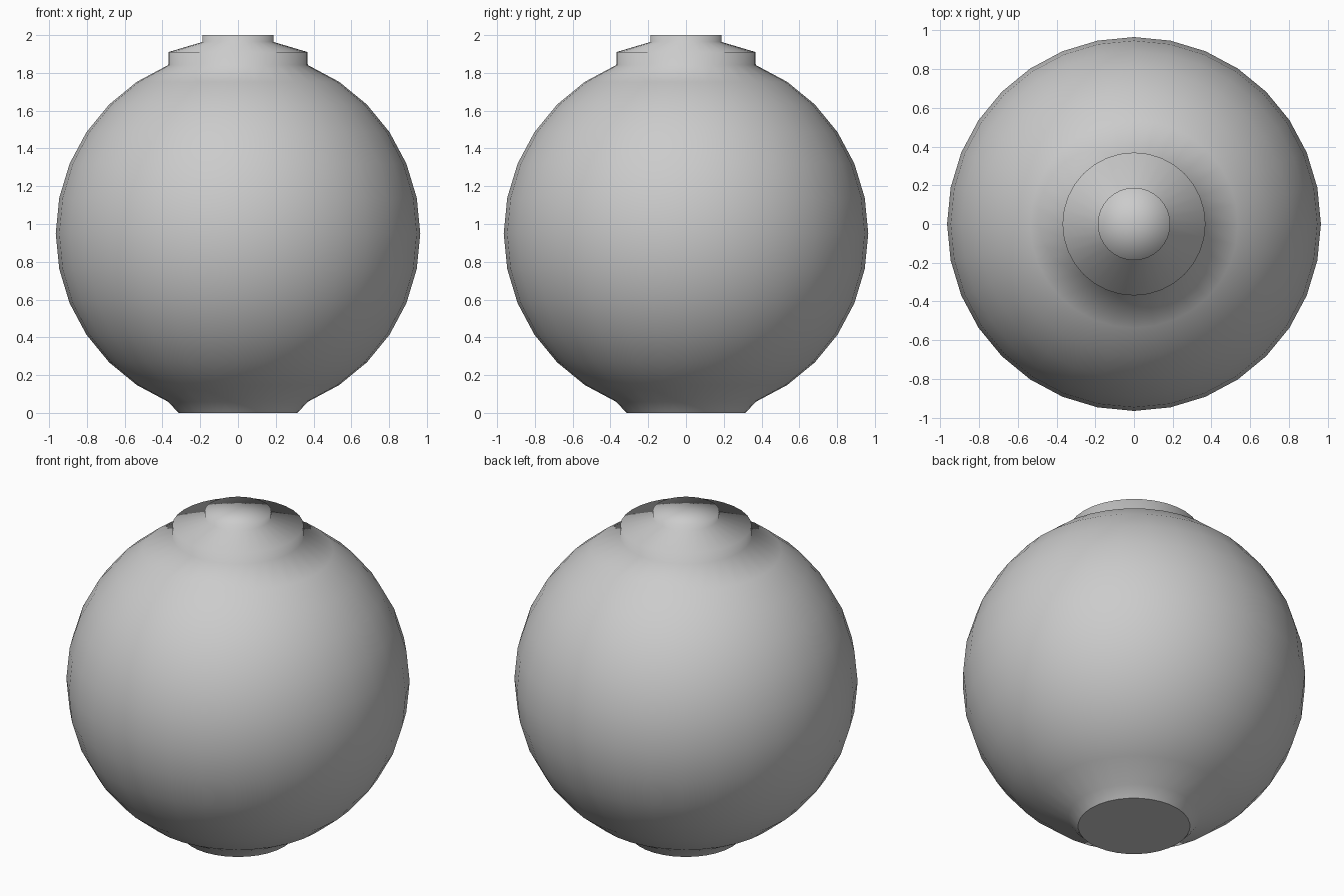
import bpy, bmesh, math

if "Cube" in bpy.data.objects:
    bpy.data.objects.remove(bpy.data.objects["Cube"])

SIDES = 32
R, CZ = 0.965, 0.95
step = math.pi / 16

# Profile from base to cap: foot, ball rings, stepped neck
profile = [(0.315, 0.0)]
profile += [(R * math.cos(i * step), CZ + R * math.sin(i * step)) for i in range(-6, 7)]
profile += [(0.369, 1.91), (0.187, 1.964), (0.187, 2.0)]

bm = bmesh.new()
rings = []
for r, z in profile:
    rings.append([bm.verts.new((r * math.cos(2 * math.pi * k / SIDES),
                                r * math.sin(2 * math.pi * k / SIDES), z))
                  for k in range(SIDES)])

# Walls
for a, b in zip(rings, rings[1:]):
    for k in range(SIDES):
        n = (k + 1) % SIDES
        bm.faces.new((a[k], a[n], b[n], b[k])).smooth = True

# Softly shaded top cap, flat base
tip = bm.verts.new((0, 0, 2.0))
for k in range(SIDES):
    bm.faces.new((rings[-1][k], rings[-1][(k + 1) % SIDES], tip)).smooth = True
bm.faces.new(rings[0][::-1]).smooth = False

mesh = bpy.data.meshes.new("round_jar")
bm.to_mesh(mesh)
bm.free()
jar = bpy.data.objects.new("round_jar", mesh)
bpy.context.collection.objects.link(jar)
